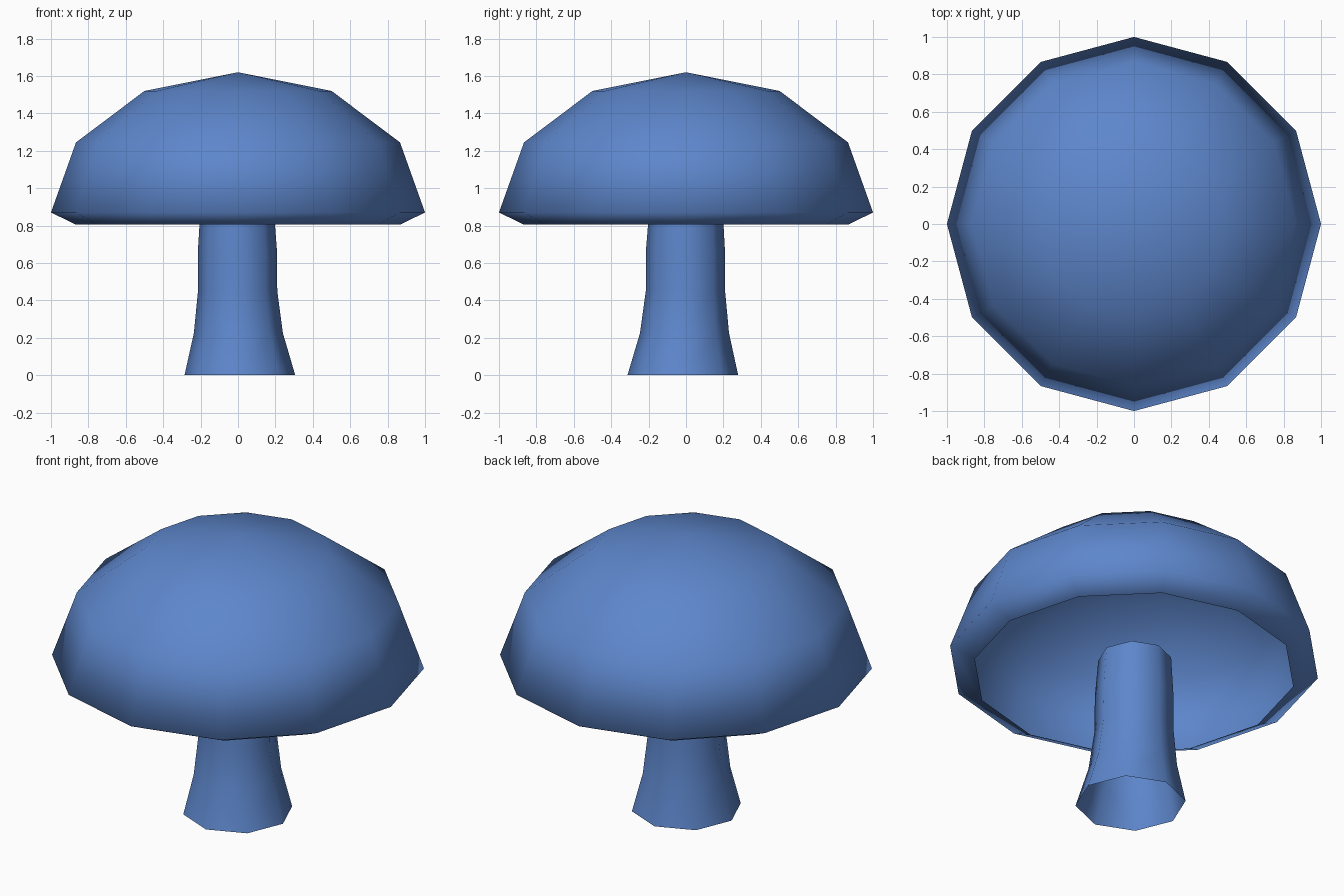
import bpy
import bmesh
from math import cos, sin, tau

cube = bpy.data.objects.get("Cube")
if cube:
    bpy.data.objects.remove(cube, do_unlink=True)

# Single flat colour
blue = bpy.data.materials.new("soft blue")
blue.use_nodes = True
colour = (0.11, 0.24, 0.6, 1.0)
blue.diffuse_color = colour
blue.node_tree.nodes["Principled BSDF"].inputs["Base Color"].default_value = colour


def loft(name, rings, sides, apex=None):
    """Open skin through rings of (x, y, z, radius), closed by an optional apex height."""
    bm = bmesh.new()
    loops = []
    for x, y, z, r in rings:
        loops.append([bm.verts.new((x + r * cos(tau * i / sides),
                                    y + r * sin(tau * i / sides), z))
                      for i in range(sides)])
    for low, high in zip(loops, loops[1:]):
        for i in range(sides):
            j = (i + 1) % sides
            bm.faces.new((low[i], low[j], high[j], high[i]))
    if apex is not None:
        tip = bm.verts.new((0, 0, apex))
        for i in range(sides):
            bm.faces.new((loops[-1][i], loops[-1][(i + 1) % sides], tip))
    for face in bm.faces:
        face.smooth = True
    mesh = bpy.data.meshes.new(name)
    bm.to_mesh(mesh)
    bm.free()
    mesh.materials.append(blue)
    obj = bpy.data.objects.new(name, mesh)
    bpy.context.collection.objects.link(obj)
    return obj


# Hollow domed cap with a lip turned in underneath
cap_profile = [(0.805, 0.866), (0.87, 1.0), (1.245, 0.866), (1.52, 0.5)]
loft("mushroom_cap", [(0, 0, z, r) for z, r in cap_profile], 12, apex=1.62)

# Open tubular stem, flared and leaning slightly at the foot
loft("mushroom_stem", [
    (0.01, -0.017, 0.0, 0.296),
    (0.002, -0.008, 0.225, 0.238),
    (-0.002, -0.003, 0.45, 0.212),
    (-0.003, -0.003, 0.67, 0.211),
    (-0.005, 0.0, 0.89, 0.196),
], 8)
